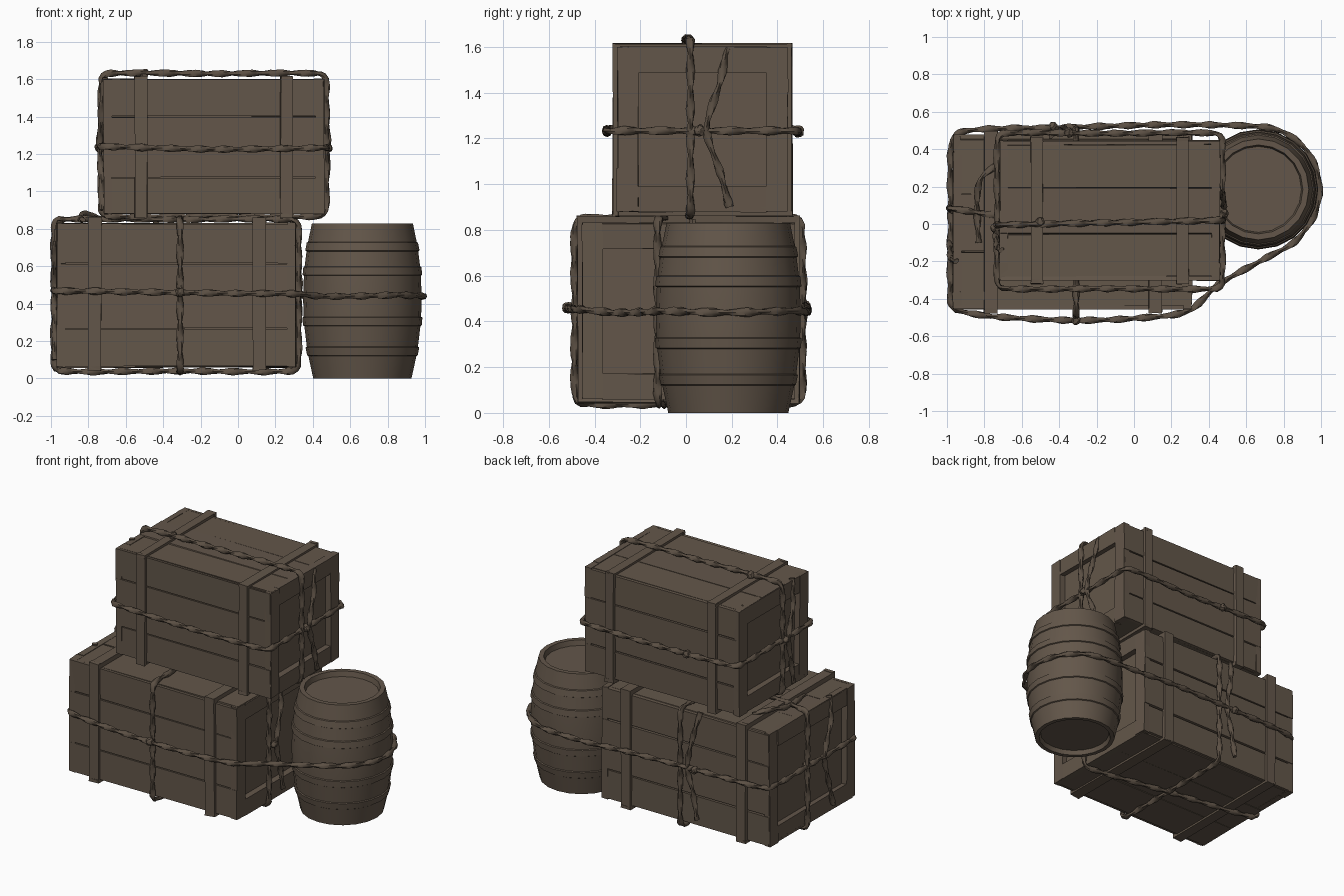
import bpy, bmesh, math, random
from mathutils import Vector, Matrix

if "Cube" in bpy.data.objects:
    bpy.data.objects.remove(bpy.data.objects["Cube"])
random.seed(4)

def material(name, col):
    m = bpy.data.materials.new(name)
    m.diffuse_color = (*col, 1)
    m.use_nodes = True
    m.node_tree.nodes["Principled BSDF"].inputs["Base Color"].default_value = m.diffuse_color
    return m

WOOD = material("brown wood", (0.125, 0.094, 0.068))
ROPE = material("brown rope", (0.105, 0.079, 0.057))

def finish(bm, name, mat, angle=None):
    bmesh.ops.recalc_face_normals(bm, faces=bm.faces)
    me = bpy.data.meshes.new(name)
    bm.to_mesh(me)
    bm.free()
    me.materials.append(mat)
    ob = bpy.data.objects.new(name, me)
    bpy.context.collection.objects.link(ob)
    if angle:
        bpy.context.view_layer.objects.active = ob
        ob.select_set(True)
        bpy.ops.object.shade_smooth_by_angle(angle=math.radians(angle))
        ob.select_set(False)
    return ob

# one board, with slightly uneven corners
def board(bm, lo, hi, jit=0.004):
    vs = bmesh.ops.create_cube(bm, size=1)["verts"]
    for v in vs:
        for i in range(3):
            v.co[i] = (lo[i] if v.co[i] < 0 else hi[i]) + random.uniform(-jit, jit)

def crate(name, lo, hi, straps, strap_w, zlo, zhi):
    (x0, y0, z0), (x1, y1, z1) = lo, hi
    t, g, f = 0.02, 0.004, 0.09
    # core, recessed at both ends
    bm = bmesh.new()
    board(bm, (x0 + .035, y0 + t, z0 + t), (x1 - .035, y1 - t, z1 - t), 0)
    finish(bm, name + "_core", WOOD)
    # planks on the four long sides
    bm = bmesh.new()
    zs = [z0, z0 + (z1 - z0) * .27, z0 + (z1 - z0) * .72, z1]
    ys = [y0 + t, y0 + (y1 - y0) * .33, y0 + (y1 - y0) * .66, y1 - t]
    for i in range(3):
        for ya in (y0, y1 - t):
            board(bm, (x0, ya, zs[i] + g), (x1, ya + t, zs[i + 1] - g))
        for za in (z0, z1 - t):
            board(bm, (x0, ys[i] + g / 2, za), (x1, ys[i + 1] - g / 2, za + t))
    finish(bm, name + "_planks", WOOD)
    # frames around the two end panels
    bm = bmesh.new()
    for xa, xb in ((x0 - .004, x0 + .04), (x1 - .04, x1 + .004)):
        for ya in (y0, y1 - f):
            board(bm, (xa, ya, z0), (xb, ya + f, z1))
        for za in (z0, z1 - f - .02):
            board(bm, (xa, y0 + f, za), (xb, y1 - f, za + f + .02))
    finish(bm, name + "_end_frames", WOOD)
    # raised straps wrapped around the body
    bm = bmesh.new()
    e = .02
    for s in straps:
        a, b = s - strap_w / 2, s + strap_w / 2
        for ya in (y0 - e, y1 - .005):
            board(bm, (a, ya, zlo), (b, ya + e + .005, zhi))
        board(bm, (a, y0 - e, zlo), (b, y1 + e, z0 + .005))
        board(bm, (a, y0 - e, z1 - .005), (b, y1 + e, zhi))
    finish(bm, name + "_straps", WOOD)

crate("lower_crate", (-.965, -.455, .06), (.305, .475, .83), (-.765, .115), .07, .045, .86)
crate("upper_crate", (-.715, -.30, .88), (.455, .445, 1.60), (-.52, .26), .065, .86, 1.615)

# barrel turned from a profile, with hoops and recessed ends
def barrel(cx, cy, n=20):
    def r(z):
        return .265 + .052 * (1 - ((z - .43) / .42) ** 2)
    prof = [(0, .03), (.225, .03), (.235, 0), (r(0), 0)]
    for z0, z1 in ((.12, .17), (.28, .33), (.55, .60), (.68, .73)):
        prof += [(r(z0), z0), (r(z0) + .007, z0 + .004), (r(z1) + .007, z1 - .004), (r(z1), z1)]
        if z1 == .33:
            prof.append((r(.43), .43))
    prof += [(r(.83), .83), (.238, .83), (.23, .795), (0, .795)]
    bm = bmesh.new()
    vs = [bm.verts.new((a, 0, z)) for a, z in prof]
    es = [bm.edges.new(p) for p in zip(vs, vs[1:])]
    bmesh.ops.spin(bm, geom=vs + es, cent=(0, 0, 0), axis=(0, 0, 1), angle=2 * math.pi,
                   steps=n, use_merge=True)
    bmesh.ops.remove_doubles(bm, verts=bm.verts, dist=.0005)
    bmesh.ops.translate(bm, verts=bm.verts, vec=(cx, cy, 0))
    finish(bm, "barrel", WOOD, 35)

barrel(.665, .185)

# twisted rope swept along a smooth path
def rope(name, pts, closed=True, rad=.018, n=8):
    P = [Vector(p) for p in pts]
    k = len(P)
    path = []
    for i in range(k if closed else k - 1):
        get = (lambda j: P[j % k]) if closed else (lambda j: P[max(0, min(k - 1, j))])
        a, b, c, d = get(i - 1), get(i), get(i + 1), get(i + 2)
        m = max(2, round((c - b).length / .018))
        s = (c - b).length
        # tangents limited by span length so corners do not overshoot
        tb = (c - a).normalized() * s * .8
        tc = (d - b).normalized() * s * .8
        for j in range(m):
            t = j / m
            path.append(b * (2*t**3 - 3*t**2 + 1) + tb * (t**3 - 2*t**2 + t)
                        + c * (3*t**2 - 2*t**3) + tc * (t**3 - t**2))
    if not closed:
        path.append(P[-1])
    N = len(path)
    bm = bmesh.new()
    rings = []
    up = None
    for i, p in enumerate(path):
        q = path[(i + 1) % N] if closed else path[min(i + 1, N - 1)]
        o = path[i - 1] if closed or i else path[0]
        t = (q - o).normalized()
        up = t.orthogonal() if up is None else up - t * up.dot(t)
        up.normalize()
        side = t.cross(up)
        ring = []
        for s in range(n):
            th = 2 * math.pi * s / n
            r = rad * (.85 + .27 * math.cos(2 * th - i * .75) + random.uniform(-.06, .06))
            ring.append(bm.verts.new(p + (up * math.cos(th) + side * math.sin(th)) * r))
        rings.append(ring)
    for i in range(N if closed else N - 1):
        A, B = rings[i], rings[(i + 1) % N]
        for s in range(n):
            bm.faces.new((A[s], A[(s + 1) % n], B[(s + 1) % n], B[s]))
    if not closed:
        bm.faces.new(rings[0])
        bm.faces.new(rings[-1])
    finish(bm, name, ROPE, 50)

# rounded rectangle path: u, v ranges mapped to 3D by a function
def rect(u0, u1, v0, v1, to3d, c=.03):
    um, vm = (u0 + u1) / 2, (v0 + v1) / 2
    uv = [(u0 + c, v0), (um, v0), (u1 - c, v0), (u1, v0 + c), (u1, vm), (u1, v1 - c),
          (u1 - c, v1), (um, v1), (u0 + c, v1), (u0, v1 - c), (u0, vm), (u0, v0 + c)]
    return [to3d(u, v) for u, v in uv]

# rope holding barrel and lower crate together
bind = [(-.95, -.46), (-.75, -.495), (-.32, -.515), (0, -.505), (.29, -.465), (.45, -.325),
        (.7, -.185), (.86, -.095)]
bind += [(.665 + .328 * math.cos(a), .185 + .335 * math.sin(a))
         for a in (-.45, -.1, .3, .7, 1.1, 1.45)]
bind += [(.4, .53), (.1, .53), (-.4, .515), (-.72, .51), (-.93, .49), (-.977, .43), (-.98, 0), (-.98, -.42)]
rope("binding_rope", [(x, y, .455 - .02 * x + .008 * math.sin(9 * x)) for x, y in bind])

# loops around the lower crate
rope("lower_cross_loop", rect(-.485, .505, .04, .85, lambda u, v: (-.31, u, v)))
rope("lower_long_loop", rect(-.983, .322, .04, .85, lambda u, v: (u, -.02 - .16 * (u + .33), v)))
# loops around the upper crate
rope("upper_belt", rect(-.73, .47, -.345, .485, lambda u, v: (u, v, 1.235 - .01 * math.cos(3 * u))))
rope("upper_long_loop", rect(-.73, .47, .868, 1.63, lambda u, v: (u, .01 + .02 * u, v)))

# loose rope ends hanging on the faces
for name, pts in {
    "upper_right_end": [(.45, .18, 1.6), (.472, .15, 1.45), (.48, .09, 1.24), (.472, .15, 1.05), (.47, .19, .9)],
    "upper_left_end": [(-.71, -.14, 1.61), (-.73, -.12, 1.45), (-.74, -.06, 1.24), (-.73, -.1, 1.05), (-.73, -.13, .9)],
    "lower_back_end": [(-.44, .47, .845), (-.41, .505, .7), (-.37, .515, .47), (-.41, .51, .3), (-.44, .51, .12)],
    "lower_left_end": [(-.95, -.2, .845), (-.98, -.18, .7), (-.985, -.1, .47), (-.98, -.16, .25), (-.98, -.2, .1)],
    "lower_right_end": [(.29, .03, .845), (.322, .01, .7), (.328, -.05, .45), (.322, 0, .25), (.322, .03, .1)],
    "lower_top_end": [(-.73, .32, .855), (-.82, .24, .88), (-.84, .1, .85), (-.83, -.1, .85)],
}.items():
    rope(name + "_rope", pts, closed=False, rad=.017)

# knots where the ropes cross
for i, p in enumerate([(-.31, -.515, .46), (-.43, .52, .465), (-.975, .08, .475), (.48, .06, 1.235),
                       (-.74, -.02, 1.235), (-.35, .49, 1.23), (-.5, .01, 1.632), (.33, -.08, .45)]):
    bm = bmesh.new()
    bmesh.ops.create_icosphere(bm, subdivisions=2, radius=.026,
                               matrix=Matrix.Translation(p))
    for v in bm.verts:
        v.co += Vector([random.uniform(-.004, .004) for _ in range(3)])
    finish(bm, f"knot_{i + 1}", ROPE)
